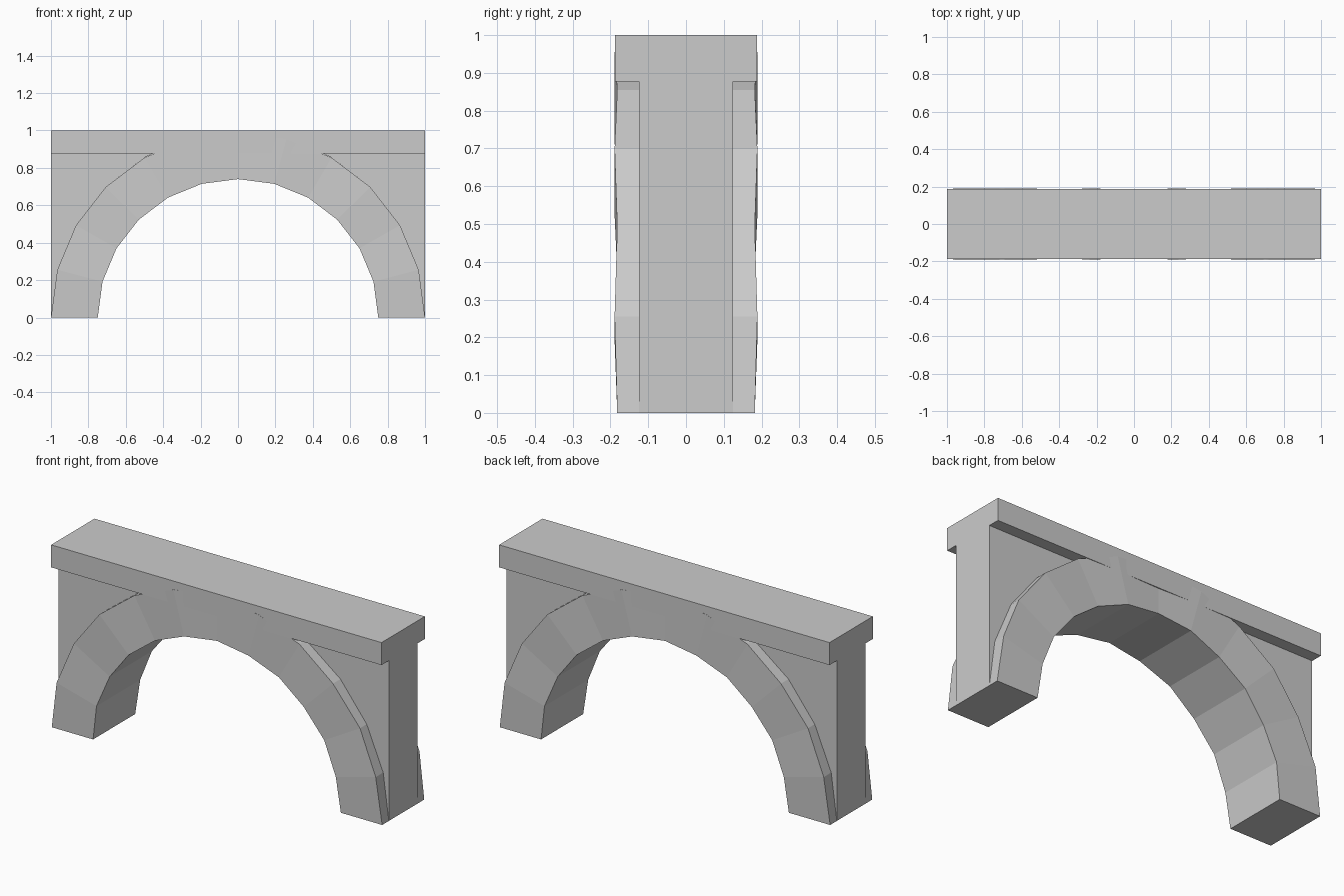
import bpy, bmesh
from math import sin, cos, pi

if "Cube" in bpy.data.objects:
    bpy.data.objects.remove(bpy.data.objects["Cube"])

SEG = 12


def ring(rx, rz, i):
    a = pi * i / SEG
    return rx * cos(a), rz * sin(a)


def finish(name, bm):
    bmesh.ops.recalc_face_normals(bm, faces=bm.faces)
    me = bpy.data.meshes.new(name)
    bm.to_mesh(me)
    bm.free()
    ob = bpy.data.objects.new(name, me)
    bpy.context.collection.objects.link(ob)
    return ob


def extrude_profile(name, pts, half):
    # prism from an x-z outline, centred on y = 0
    bm = bmesh.new()
    f = bm.faces.new([bm.verts.new((x, -half, z)) for x, z in pts])
    g = bmesh.ops.extrude_face_region(bm, geom=[f])["geom"]
    bmesh.ops.translate(bm, vec=(0, 2 * half, 0),
                        verts=[v for v in g if isinstance(v, bmesh.types.BMVert)])
    return finish(name, bm)


# stone arch ring, thickness alternating slightly from joint to joint
bm = bmesh.new()
loops = []
for i in range(SEG + 1):
    h = 0.189 if i % 2 else 0.182
    (xi, zi), (xo, zo) = ring(0.75, 0.74, i), ring(1.0, 0.987, i)
    loops.append([bm.verts.new(p) for p in
                  ((xi, -h, zi), (xo, -h, zo), (xo, h, zo), (xi, h, zi))])
for a, b in zip(loops, loops[1:]):
    for k in range(4):
        n = (k + 1) % 4
        bm.faces.new((a[k], a[n], b[n], b[k]))
bm.faces.new(loops[0])
bm.faces.new(loops[-1])
finish("arch_ring", bm)

# spandrel walls filling the corners above the arch
for side, label in ((1, "right"), (-1, "left")):
    pts = [ring(1.0, 0.987, i) for i in range(5)]
    pts[4] = (0.5, 0.855)
    pts += [(0.455, 0.877), (1.0, 0.877)]
    extrude_profile("spandrel_wall_" + label, [(side * x, z) for x, z in pts], 0.124)

# flat deck on top
extrude_profile("deck", [(-1, 0.877), (1, 0.877), (1, 1), (-1, 1)], 0.1875)
